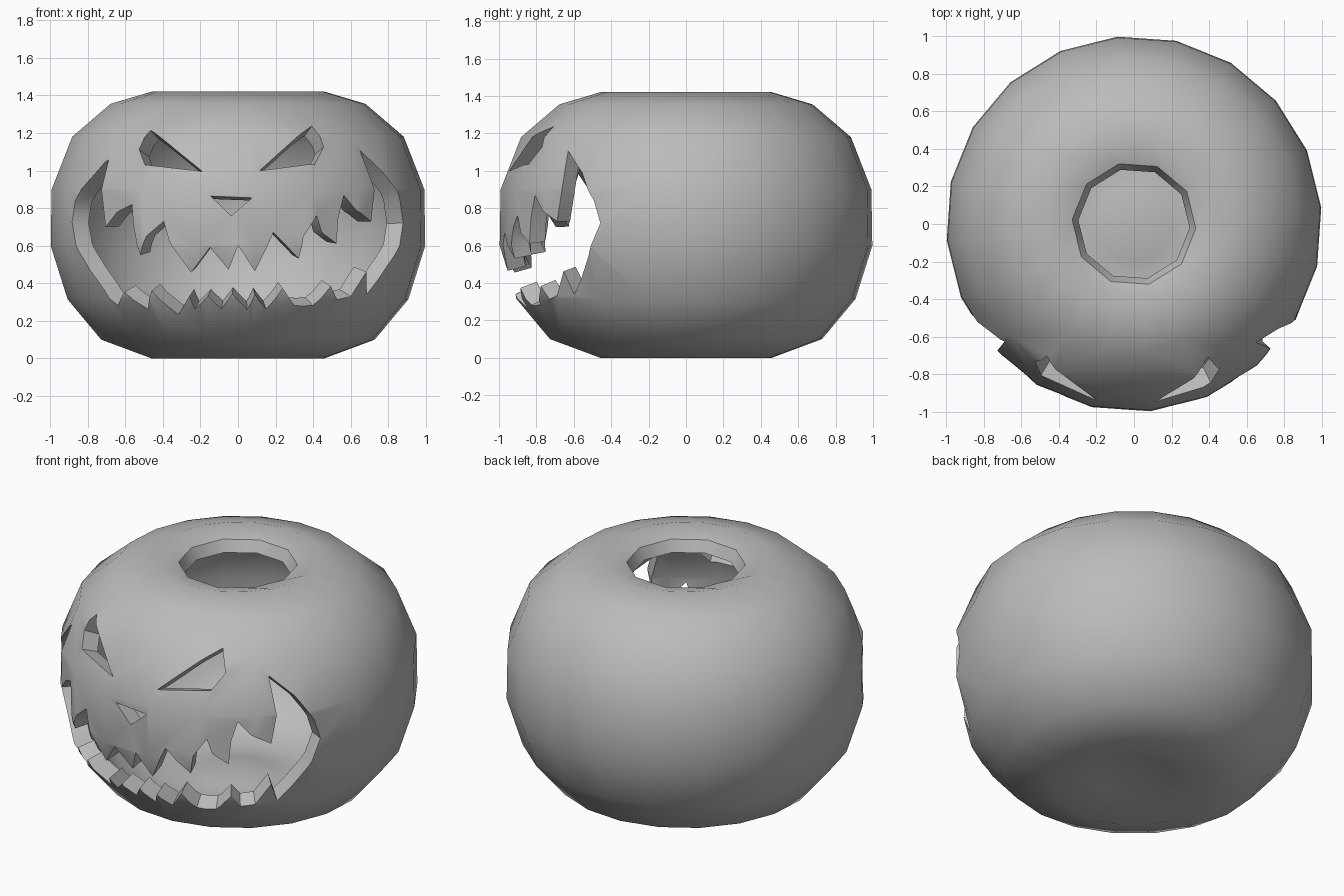
import bpy, bmesh
from math import sin, cos, radians, sqrt

cube = bpy.data.objects.get("Cube")
if cube:
    bpy.data.objects.remove(cube, do_unlink=True)

SIDES = 20
MID = 0.71      # height of the centre that all walls point to
INNER = 0.9     # inner skin relative to outer skin

# Outer skin (radius, height) from the lid hole down to the sunken base
PROFILE = [(0.33, 1.38), (0.46, 1.42), (0.68, 1.355), (0.885, 1.18), (0.995, 0.9),
           (1.0, 0.6), (0.91, 0.315), (0.73, 0.1), (0.46, 0.0), (0.22, 0.04)]
BASE = 0.07

skin = bpy.data.materials.new("grey_skin")
skin.use_nodes = True
GREY = (0.5, 0.5, 0.5, 1)
skin.diffuse_color = GREY
skin.node_tree.nodes["Principled BSDF"].inputs["Base Color"].default_value = GREY


def make_object(name, bm):
    bmesh.ops.recalc_face_normals(bm, faces=bm.faces)
    mesh = bpy.data.meshes.new(name)
    bm.to_mesh(mesh)
    bm.free()
    mesh.materials.append(skin)
    obj = bpy.data.objects.new(name, mesh)
    bpy.context.collection.objects.link(obj)
    return obj


def toward_centre(x, y, z, s):
    return (x * s, y * s, MID + (z - MID) * s)


def bridge(bm, a, b):
    n = len(a)
    for i in range(n):
        bm.faces.new((a[i], a[(i + 1) % n], b[(i + 1) % n], b[i]))


def add_skin(bm, s):
    """One turned skin; returns its ring round the lid hole."""
    rings = []
    for level, (r, z) in enumerate(PROFILE):
        ring = []
        for i in range(SIDES):
            a, rad = radians(5 + 18 * i), r
            if level == 0:      # ten-sided hole, slightly twisted
                a -= radians(9)
                rad *= cos(radians(18)) if i % 2 else 1
            ring.append(bm.verts.new(toward_centre(rad * cos(a), rad * sin(a), z, s)))
        rings.append(ring)
    for a, b in zip(rings, rings[1:]):
        bridge(bm, a, b)
    pole = bm.verts.new(toward_centre(0, 0, BASE, s))
    last = rings[-1]
    for i in range(SIDES):
        bm.faces.new((last[i], last[(i + 1) % SIDES], pole))
    return rings[0]


def radius_at(z):
    for (r0, z0), (r1, z1) in zip(PROFILE[1:], PROFILE[2:]):
        if z1 <= z <= z0:
            return r1 + (r0 - r1) * (z - z1) / (z0 - z1)
    return PROFILE[1][0]


def carve(target, name, outline):
    """Cut an outline through the shell, with walls pointing at the centre."""
    bm = bmesh.new()
    loops = []
    for s in (0.2, 3):
        loops.append([bm.verts.new(toward_centre(
            x, -sqrt(max(radius_at(z) ** 2 - x * x, 0.01)), z, s)) for x, z in outline])
    bridge(bm, *loops)
    caps = [bm.faces.new(loop) for loop in loops]
    bmesh.ops.triangulate(bm, faces=caps)
    cutter = make_object(name, bm)
    cutter.hide_render = True
    mod = target.modifiers.new(name, "BOOLEAN")
    mod.operation = "DIFFERENCE"
    mod.solver = "EXACT"
    mod.object = cutter
    bpy.ops.object.modifier_apply(modifier=name)
    bpy.data.objects.remove(cutter, do_unlink=True)


# Hollow shell
bm = bmesh.new()
bridge(bm, add_skin(bm, 1), add_skin(bm, INNER))
shell = make_object("hollow_pumpkin_shell", bm)
bpy.ops.object.select_all(action="DESELECT")
bpy.context.view_layer.objects.active = shell
shell.select_set(True)

# Eyes and nose
carve(shell, "right_eye_cutter", [(-0.465, 1.215), (-0.19, 0.995), (-0.495, 1.03), (-0.53, 1.115)])
carve(shell, "left_eye_cutter", [(0.395, 1.24), (0.115, 1.0), (0.41, 1.035), (0.46, 1.13)])
carve(shell, "nose_cutter", [(-0.145, 0.865), (0.075, 0.855), (-0.037, 0.76)])

# Grinning mouth: upper fangs, left corner, lower teeth, right corner
upper = [(-0.69, 1.06), (-0.73, 0.9), (-0.71, 0.7), (-0.65, 0.78), (-0.57, 0.82), (-0.56, 0.71),
         (-0.52, 0.55), (-0.49, 0.65), (-0.4, 0.73), (-0.37, 0.62), (-0.25, 0.455), (-0.15, 0.59),
         (-0.05, 0.47), (0, 0.6), (0.09, 0.465), (0.19, 0.67), (0.325, 0.53), (0.35, 0.65),
         (0.42, 0.76), (0.45, 0.67), (0.53, 0.61), (0.54, 0.75), (0.57, 0.87), (0.63, 0.79),
         (0.715, 0.73), (0.735, 0.9), (0.655, 1.11)]
left_corner = [(0.78, 0.99), (0.865, 0.84), (0.885, 0.72), (0.835, 0.55), (0.755, 0.42), (0.69, 0.335)]
lower = [(0.69, 0.46), (0.6, 0.33), (0.53, 0.31), (0.5, 0.38), (0.4, 0.28), (0.3, 0.28),
         (0.24, 0.37), (0.15, 0.26), (0.09, 0.34), (0.05, 0.26), (-0.03, 0.34), (-0.09, 0.26),
         (-0.16, 0.33), (-0.23, 0.26), (-0.26, 0.33), (-0.32, 0.23), (-0.46, 0.36), (-0.48, 0.26),
         (-0.61, 0.35), (-0.64, 0.28)]
right_corner = [(-0.71, 0.36), (-0.79, 0.46), (-0.86, 0.575), (-0.89, 0.725), (-0.875, 0.84), (-0.8, 0.95)]
carve(shell, "mouth_cutter", upper + left_corner + lower + right_corner)

bpy.ops.object.shade_smooth_by_angle(angle=radians(40))
